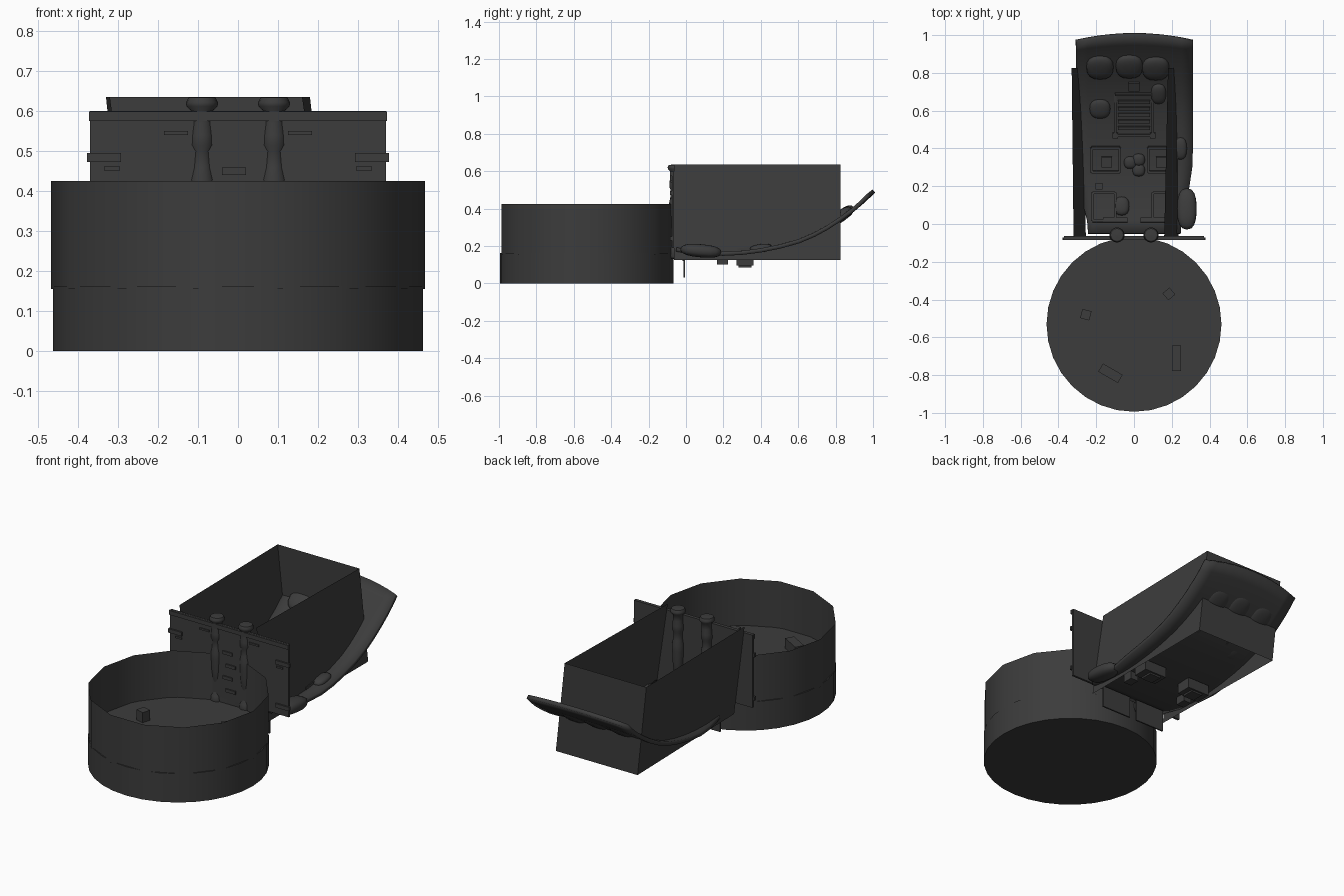
import bpy, bmesh, math
from mathutils import Vector, Matrix

if "Cube" in bpy.data.objects:
    bpy.data.objects.remove(bpy.data.objects["Cube"])

dark = bpy.data.materials.new("dark_grey")
dark.diffuse_color = (0.045, 0.045, 0.045, 1)
dark.use_nodes = True
dark.node_tree.nodes["Principled BSDF"].inputs["Base Color"].default_value = dark.diffuse_color


def finish(name, bm, smooth=None):
    me = bpy.data.meshes.new(name)
    bm.to_mesh(me)
    bm.free()
    me.materials.append(dark)
    ob = bpy.data.objects.new(name, me)
    bpy.context.collection.objects.link(ob)
    if smooth:
        bpy.ops.object.select_all(action='DESELECT')
        ob.select_set(True)
        bpy.context.view_layer.objects.active = ob
        bpy.ops.object.shade_smooth_by_angle(angle=math.radians(smooth))
    return ob


def box(name, c, s, rz=0, rx=0):
    bm = bmesh.new()
    m = (Matrix.Translation(c) @ Matrix.Rotation(math.radians(rz), 4, 'Z')
         @ Matrix.Rotation(rx, 4, 'X') @ Matrix.Diagonal((*s, 1)))
    bmesh.ops.create_cube(bm, size=1, matrix=m)
    return finish(name, bm)


def sheet(name, pts):
    bm = bmesh.new()
    bm.faces.new([bm.verts.new(p) for p in pts])
    return finish(name, bm)


def lathe(name, x, y, prof, n=16):
    bm = bmesh.new()
    rings = [[bm.verts.new((x + r * math.cos(2 * math.pi * i / n),
                            y + r * math.sin(2 * math.pi * i / n), z)) for i in range(n)]
             for r, z in prof]
    for a, b in zip(rings, rings[1:]):
        for i in range(n):
            j = (i + 1) % n
            bm.faces.new((a[i], a[j], b[j], b[i]))
    return bm, rings


# Drum: solid base and thin open wall
bm, rings = lathe("drum_base", 0, -0.531, [(0.463, 0), (0.463, 0.163)], 32)
bm.faces.new(rings[0][::-1])
bm.faces.new(rings[1])
finish("drum_base", bm, 40)
bm, _ = lathe("drum_wall", 0, -0.531, [(0.467, 0.155), (0.467, 0.425)], 14)
finish("drum_wall", bm, 40)

# Blocks on the drum floor
for i, (x, y, sx, sy, r) in enumerate([(-0.255, -0.48, .05, .05, -15), (0.185, -0.37, .048, .048, 40),
                                       (0.225, -0.71, .05, .135, 0), (-0.125, -0.79, .12, .05, -30)]):
    box(f"floor_block_{i}", (x, y, 0.19), (sx, sy, 0.06), r)

# Leaning box walls
LB, LT = (-0.275, -0.255), (-0.33, -0.32)      # rear, front
RB, RT = (0.235, 0.235), (0.18, 0.16)
y0, y1, zb, zt = -0.065, 0.825, 0.125, 0.635
sheet("box_left_wall", [(LB[1], y0, zb), (LB[0], y1, zb), (LT[0], y1, zt), (LT[1], y0, zt)])
sheet("box_right_wall", [(RB[1], y0, zb), (RB[0], y1, zb), (RT[0], y1, zt), (RT[1], y0, zt)])
sheet("box_rear_wall", [(LB[0], y1, zb), (RB[0], y1, zb), (RT[0], y1, zt), (LT[0], y1, zt)])

# Cross plate with rail, clips and raised strips
box("cross_plate", (0, -0.07, 0.395), (0.74, 0.012, 0.41))
box("plate_top_rail", (0, -0.078, 0.587), (0.745, 0.014, 0.024))
for s in (-1, 1):
    box("plate_side_clip", (s * 0.335, -0.078, 0.484), (0.085, 0.014, 0.022))
    box("plate_low_clip", (s * 0.335, -0.078, 0.24), (0.085, 0.014, 0.022))
    box("plate_strip", (s * 0.155, -0.077, 0.545), (0.06, 0.01, 0.01))
    box("plate_short_strip", (s * 0.315, -0.077, 0.457), (0.04, 0.01, 0.01))
for i in range(4):
    box("plate_centre_rib", (0.01 * (-1) ** i, -0.077, 0.24 + 0.07 * i), (0.06, 0.012, 0.018))

# Pair of turned columns
prof = [(0.001, .13), (.026, .135), (.034, .16), (.03, .19), (.018, .21), (.014, .25), (.022, .28),
        (.028, .33), (.031, .40), (.032, .43), (.026, .46), (.024, .50), (.031, .515), (.03, .54),
        (.027, .57), (.027, .6), (.039, .612), (.04, .622), (.034, .634), (.001, .636)]
for x in (-0.09, 0.09):
    bm, _ = lathe("column", x, -0.058, prof)
    finish("column", bm, 50)

# Curved chute with a bowed rear end
curve = [(-.05, .185), (.02, .172), (.1, .165), (.2, .162), (.3, .167), (.4, .18), (.5, .2), (.6, .228),
         (.68, .262), (.75, .30), (.82, .346), (.88, .39), (.92, .425), (.96, .465)]


def surf(y):
    for (a, za), (b, zc) in zip(curve, curve[1:]):
        if y <= b:
            return za + (zc - za) * (y - a) / (b - a), math.atan2(zc - za, b - a)
    return curve[-1][1], 0.75


bm = bmesh.new()
N = 10
rows = []
for k, (y, z) in enumerate(curve):
    t = (k / (len(curve) - 1)) ** 4
    w = 0.31 - 0.065 * max(0, 1 - max(0, y) / 0.35) ** 1.5
    row = []
    for i in range(N + 1):
        u = -1 + 2 * i / N
        d = t * 0.036 * (1 - u * u)
        row.append(bm.verts.new((0.002 + u * w, y + d, z + 0.8 * d + 0.008)))
    rows.append(row)
for a, b in zip(rows, rows[1:]):
    for i in range(N):
        bm.faces.new((a[i], a[i + 1], b[i + 1], b[i]))
chute = finish("chute", bm, 30)
mod = chute.modifiers.new("thickness", 'SOLIDIFY')
mod.thickness = 0.022


# Rounded cushions and pebbles lying on the chute
def blob(name, x, y, rx, ry, rz):
    z, a = surf(y)
    bm = bmesh.new()
    m = (Matrix.Translation((x, y, z + 0.008)) @ Matrix.Rotation(a, 4, 'X')
         @ Matrix.Diagonal((rx, ry, rz, 1)))
    bmesh.ops.create_uvsphere(bm, u_segments=16, v_segments=10, radius=1)
    for v in bm.verts:      # squarish cushion outline
        v.co = Vector([math.copysign(abs(c) ** 0.8, c) for c in v.co])
    bmesh.ops.transform(bm, matrix=m, verts=bm.verts)
    finish(name, bm, 60)


for x, y in [(-.18, .83), (-.025, .835), (.115, .825)]:
    blob("rear_cushion", x, y, .072, .075, .03)
for x, y, rx, ry in [(.13, .69, .04, .06), (-.18, .61, .055, .055), (.245, .4, .035, .06), (-.065, .095, .04, .05),
                     (-.02, .325, .033, .033), (.025, .34, .033, .033), (.025, .285, .033, .033)]:
    blob("pebble", x, y, rx, ry, .022)
blob("side_cushion", .28, .08, .052, .11, .035)


# Rectangular mechanical frames fixed to the chute
def on_chute(name, x, y, sx, sy, h, lift=0.008):
    z, a = surf(y)
    box(name, (x, y, z + lift), (sx, sy, h), 0, a)


def frame(x, y, w, d, t=0.014, h=0.03):
    for s in (-1, 1):
        on_chute("frame_bar", x + s * w / 2, y, t, d, h)
        on_chute("frame_bar", x, y + s * d / 2, w, t, h)


frame(0, .58, .2, .22)
for i in range(5):
    on_chute("grille_bar", 0, .51 + .035 * i, .17, .018, .03)
on_chute("grille_latch", 0, .73, .06, .05, .03)
for s in (-1, 1):
    on_chute("grille_foot", s * .1, .47, .03, .03, .035)
    frame(s * .15, .34, .15, .13)
    on_chute("frame_cube", s * .145, .33, .055, .055, .04)
    on_chute("small_cube", s * .185, .2, .035, .035, .04)
    frame(s * .16, .09, .12, .15)
    on_chute("front_bar", s * .1, .02, .13, .025, .025)
    # Fittings hanging under the chute
    box("under_plate", (s * .15, .315, .125), (.14, .09, .06))
    box("under_box", (s * .145, .315, .1), (.07, .07, .03))
    box("under_small_box", (s * .185, .195, .125), (.05, .06, .045))
    # Hanging front flaps
    box("hanging_flap", (s * .115, -.01, .095), (.185, .008, .125))
    box("flap_rib", (s * .115, -.014, .125), (.15, .01, .012))
